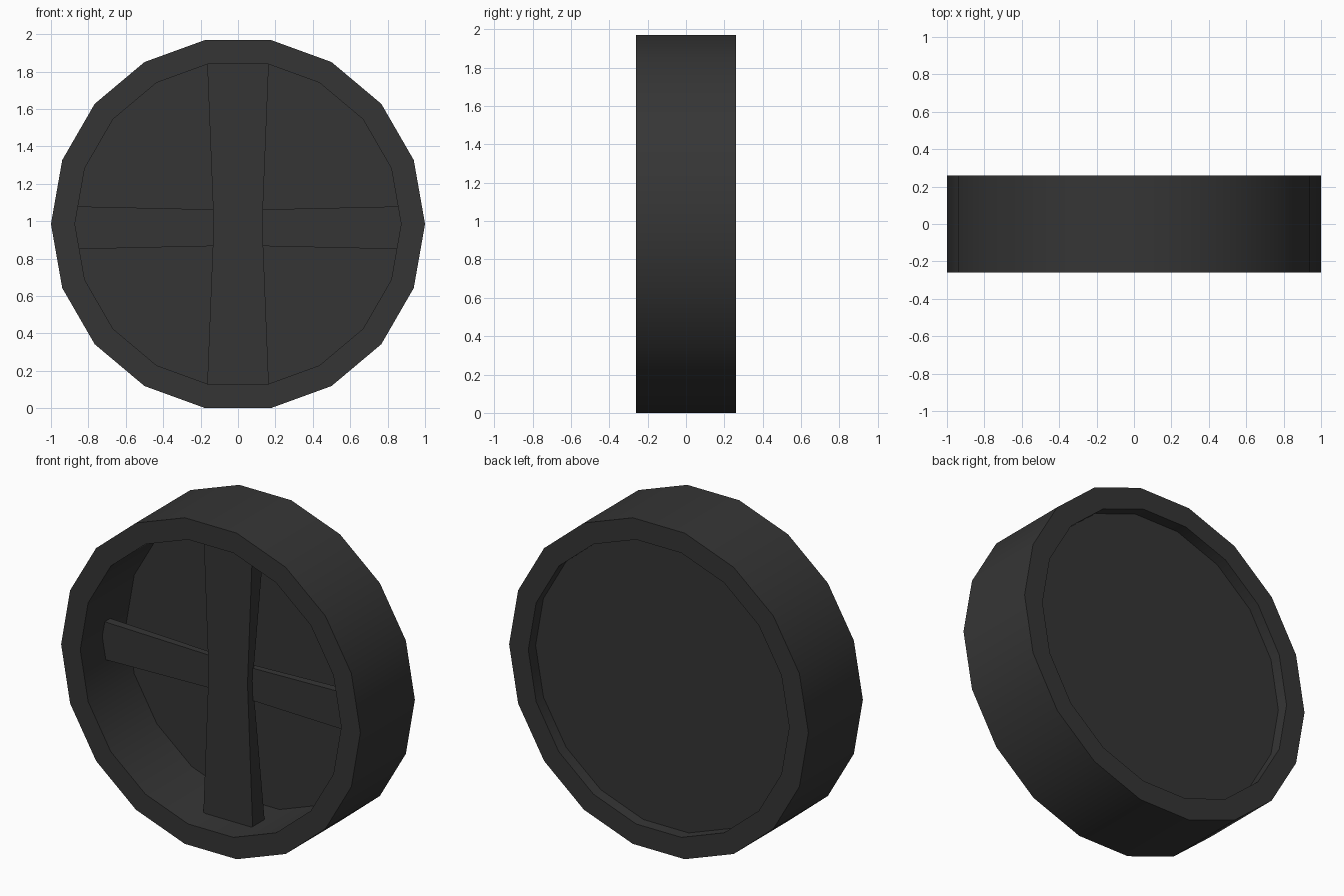
import bpy, bmesh, math
from mathutils import Vector

if "Cube" in bpy.data.objects:
    bpy.data.objects.remove(bpy.data.objects["Cube"], do_unlink=True)

SIDES = 18
CENTRE = math.cos(math.pi / SIDES)  # height of the axle with a flat side on the ground

rubber = bpy.data.materials.new("charcoal")
rubber.use_nodes = True
colour = (0.036, 0.036, 0.036, 1)
rubber.diffuse_color = colour
bsdf = rubber.node_tree.nodes["Principled BSDF"]
bsdf.inputs["Base Color"].default_value = colour
bsdf.inputs["Roughness"].default_value = 0.8


def finish(bm, name, recalc=True):
    if recalc:
        bmesh.ops.recalc_face_normals(bm, faces=bm.faces)
    mesh = bpy.data.meshes.new(name)
    bm.to_mesh(mesh)
    bm.free()
    obj = bpy.data.objects.new(name, mesh)
    bpy.context.collection.objects.link(obj)
    obj.location.z = CENTRE
    mesh.materials.append(rubber)
    bpy.ops.object.select_all(action="DESELECT")
    obj.select_set(True)
    bpy.context.view_layer.objects.active = obj
    bpy.ops.object.shade_smooth_by_angle(angle=math.radians(30))
    return obj


def circle(bm, radius, y):
    angles = [2 * math.pi * i / SIDES for i in range(SIDES)]
    return [bm.verts.new((radius * math.cos(a), y, radius * math.sin(a))) for a in angles]


def loft(bm, rings, closed):
    """Bridge successive rings of vertices; closed joins the last to the first."""
    pairs = list(zip(rings, rings[1:])) + ([(rings[-1], rings[0])] if closed else [])
    for a, b in pairs:
        for i in range(len(a)):
            j = (i + 1) % len(a)
            bm.faces.new((a[i], a[j], b[j], b[i]))


# Rim: rectangular section swept round the axle
bm = bmesh.new()
loft(bm, [circle(bm, r, y) for r, y in ((1, -0.26), (1, 0.26), (0.872, 0.26), (0.872, -0.26))], True)
finish(bm, "wheel_rim")

# Thin back plate, slightly recessed from the rear edge
bm = bmesh.new()
plate = [circle(bm, 0.875, y) for y in (0.18, 0.19)]
loft(bm, plate, False)
for ring in plate:
    bm.faces.new(ring)
finish(bm, "back_plate")


def spoke(name, axis, across, length, widths, front, depths, offset=0):
    """Flat-fronted bar, narrow and thin in the middle, flaring to both ends."""
    bm = bmesh.new()
    rings = []
    for t in (-1, 0, 1):
        w, d = widths[abs(t)], depths[abs(t)]
        ring = []
        for s, y in ((-1, front), (1, front), (1, front + d), (-1, front + d)):
            p = Vector(axis) * length * t + Vector(across) * (s * w + offset)
            p.y = y
            ring.append(bm.verts.new(p))
        rings.append(ring)
    loft(bm, rings, False)
    bm.faces.new(rings[0])
    bm.faces.new(rings[-1])
    finish(bm, name)


X, Z = (1, 0, 0), (0, 0, 1)
spoke("vertical_spoke", Z, X, 0.87, (0.13, 0.165), -0.095, (0.05, 0.115))
spoke("horizontal_spoke", X, Z, 0.9, (0.095, 0.115), -0.05, (0.035, 0.055), -0.02)
